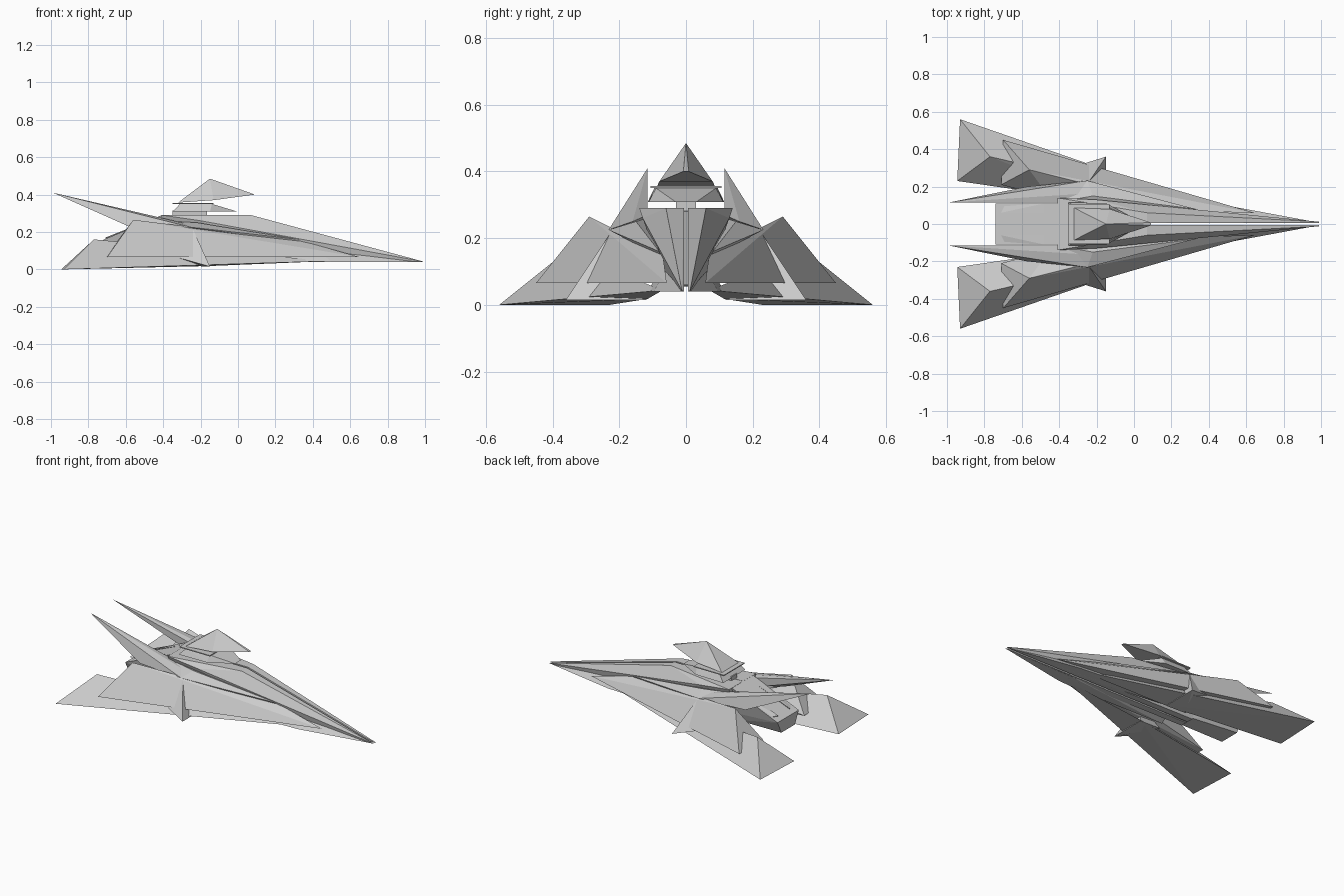
import bpy, bmesh


def solid(name, pts, mirror=False):
    """Faceted solid wrapped around a few corner points, optionally mirrored over y."""
    bm = bmesh.new()
    for p in pts:
        bm.verts.new(p)
    bmesh.ops.convex_hull(bm, input=bm.verts[:])
    loose = [v for v in bm.verts if not v.link_faces]
    if loose:
        bmesh.ops.delete(bm, geom=loose, context='VERTS')
    bmesh.ops.dissolve_limit(bm, angle_limit=0.01, verts=bm.verts[:], edges=bm.edges[:])
    bmesh.ops.recalc_face_normals(bm, faces=bm.faces[:])
    me = bpy.data.meshes.new(name)
    bm.to_mesh(me)
    bm.free()
    ob = bpy.data.objects.new(name, me)
    bpy.context.collection.objects.link(ob)
    if mirror:
        mod = ob.modifiers.new("mirror", 'MIRROR')
        mod.use_axis = (False, True, False)
        mod.use_mirror_merge = False
    return ob


def both(pts):
    """Add the y-reflected partner of every point."""
    return pts + [(x, -y, z) for x, y, z in pts if y]


# split nose: two long blades with a thin slot between them
solid("nose_half", [
    (0.99, 0.006, 0.04), (0.99, 0.012, 0.042),
    (0.07, 0.006, 0.29), (0.07, 0.06, 0.29),
    (-0.41, 0.006, 0.29), (-0.41, 0.14, 0.29), (-0.2, 0.13, 0.26),
    (-0.41, 0.006, 0.05), (-0.41, 0.05, 0.05), (0.3, 0.05, 0.042)], True)

# central core and tail deck
solid("core", both([
    (0.07, 0.04, 0.28), (0.0, 0.02, 0.06),
    (-0.41, 0.11, 0.289), (-0.5, 0.11, 0.25), (-0.74, 0.11, 0.15),
    (-0.74, 0.07, 0.07), (-0.4, 0.05, 0.055)]))

# low strakes along the nose
solid("strake", [
    (0.985, 0.008, 0.04), (0.5, 0.098, 0.04), (0.28, 0.113, 0.044),
    (0.43, 0.06, 0.1), (0.2, 0.08, 0.1), (0.5, 0.01, 0.04),
    (-0.3, 0.1, 0.045), (-0.3, 0.06, 0.07)], True)

# raised tail spikes, and the lips that run on from them to the nose
solid("tail_spike", [
    (-0.99, 0.115, 0.41), (-0.25, 0.232, 0.225), (-0.57, 0.2, 0.223),
    (-0.41, 0.115, 0.27), (-0.3, 0.16, 0.25), (-0.5, 0.116, 0.24)], True)
solid("side_lip", [
    (-0.56, 0.2, 0.222), (-0.25, 0.232, 0.225), (-0.22, 0.15, 0.25),
    (-0.4, 0.118, 0.26), (-0.4, 0.118, 0.18),
    (0.33, 0.08, 0.16), (0.33, 0.07, 0.14)], True)

# middle wedges
solid("mid_wedge", [
    (-0.7, 0.45, 0.065), (-0.71, 0.21, 0.065), (-0.56, 0.29, 0.265),
    (-0.45, 0.14, 0.15), (-0.2, 0.115, 0.09),
    (0.65, 0.058, 0.066), (0.33, 0.07, 0.155)], True)

# intakes with small side fins
solid("intake", [
    (-0.24, 0.228, 0.213), (-0.15, 0.36, 0.015), (-0.15, 0.118, 0.015),
    (-0.31, 0.31, 0.06), (-0.3, 0.118, 0.02)], True)

# long outer wings
solid("outer_wing", [
    (-0.93, 0.56, 0.0), (-0.945, 0.23, 0.0), (-0.77, 0.36, 0.16),
    (0.28, 0.11, 0.044), (0.48, 0.07, 0.044), (-0.15, 0.115, 0.018)], True)

# slim rails on the sloping tail deck
solid("deck_rail", [
    (-0.71, 0.06, 0.17), (-0.69, 0.1, 0.17), (-0.48, 0.06, 0.26),
    (-0.48, 0.11, 0.26), (-0.7, 0.07, 0.14), (-0.48, 0.08, 0.23)], True)

# bridge tower: neck, visor, thin plate and peaked roof
solid("bridge_neck", both([
    (x, 0.03, z) for x in (-0.35, -0.165) for z in (0.28, 0.315)]))
solid("bridge_visor", both([
    (-0.35, 0.115, 0.308), (-0.15, 0.112, 0.308), (0.0, 0.03, 0.308),
    (-0.31, 0.095, 0.35), (-0.14, 0.09, 0.35)]))
solid("bridge_plate", both([
    (x, 0.106, z) for x in (-0.35, -0.13) for z in (0.35, 0.356)]))
solid("bridge_roof", both([
    (-0.15, 0.0, 0.485), (0.09, 0.008, 0.4),
    (-0.32, 0.086, 0.357), (-0.13, 0.08, 0.37)]))
